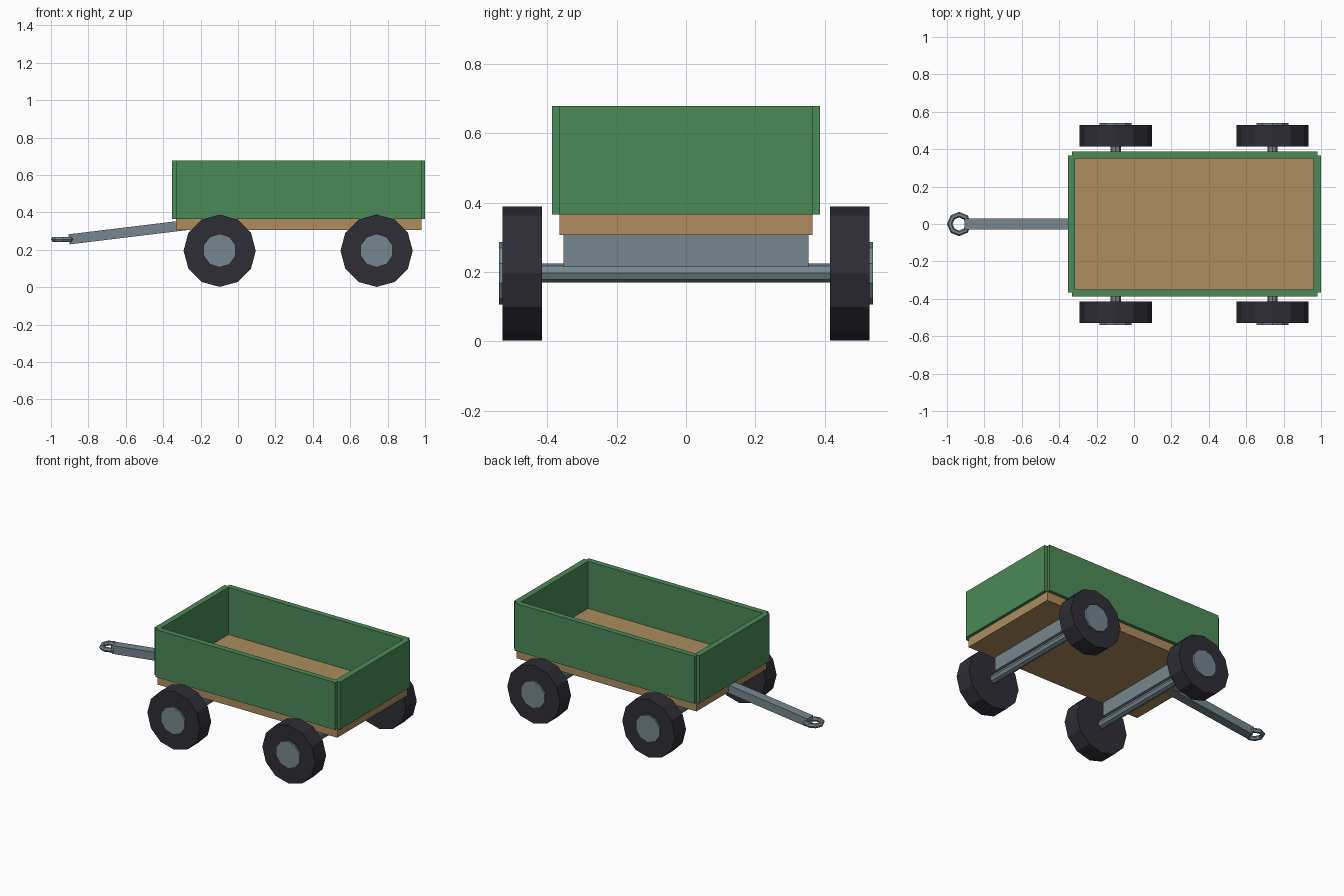
import bpy, math
from mathutils import Vector

if "Cube" in bpy.data.objects:
    bpy.data.objects.remove(bpy.data.objects["Cube"])


def material(name, rgb):
    m = bpy.data.materials.new(name)
    lin = [(c / 255 / 12.92) if c < 11 else ((c / 255 + 0.055) / 1.055) ** 2.4 for c in rgb]
    m.diffuse_color = (*lin, 1)
    m.use_nodes = True
    m.node_tree.nodes["Principled BSDF"].inputs["Base Color"].default_value = m.diffuse_color
    return m


GREEN = material("green paint", (76, 138, 88))
WOOD = material("wood", (173, 140, 94))
STEEL = material("grey steel", (118, 134, 142))
RUBBER = material("black rubber", (46, 45, 54))


def finish(name, mat):
    ob = bpy.context.object
    ob.name = name
    ob.data.materials.append(mat)
    return ob


def box(name, mat, x, y, z):
    """Box from (min, max) ranges on each axis."""
    lo, hi = Vector((x[0], y[0], z[0])), Vector((x[1], y[1], z[1]))
    bpy.ops.mesh.primitive_cube_add(size=1, location=(lo + hi) / 2)
    ob = finish(name, mat)
    for v in ob.data.vertices:
        v.co = v.co * (hi - lo)
    return ob


def cylinder(name, mat, sides, r, x, y, z):
    """Cylinder along y with a corner pointing straight up."""
    bpy.ops.mesh.primitive_cylinder_add(vertices=sides, radius=r, depth=y[1] - y[0],
                                        location=(x, (y[0] + y[1]) / 2, z),
                                        rotation=(math.pi / 2, 0, 0))
    return finish(name, mat)


# Floor and side boards
box("floor", WOOD, (-0.332, 0.98), (-0.365, 0.365), (0.306, 0.367))
for side, s in (("front", -1), ("back", 1)):
    box(side + "_board", GREEN, (-0.332, 0.98), sorted((s * 0.35, s * 0.387)), (0.365, 0.678))
box("left_board", GREEN, (-0.353, -0.315), (-0.365, 0.365), (0.365, 0.678))
box("right_board", GREEN, (0.96, 1.0), (-0.365, 0.365), (0.365, 0.678))

# Axles, bolsters, wheels and hubs
for end, x in (("left", -0.098), ("right", 0.741)):
    box(end + "_bolster", STEEL, (x - 0.04, x + 0.04), (-0.354, 0.354), (0.214, 0.308))
    cylinder(end + "_axle", STEEL, 8, 0.0275, x, (-0.47, 0.47), 0.197)
    for side, s in (("front", -1), ("back", 1)):
        cylinder(f"{end}_{side}_wheel", RUBBER, 12, 0.193, x,
                 sorted((s * 0.415, s * 0.529)), 0.195)
        cylinder(f"{end}_{side}_hub", STEEL, 10, 0.09, x,
                 sorted((s * 0.48, s * 0.54)), 0.196)

# Sloping drawbar
a, b = Vector((-0.903, 0, 0.256)), Vector((-0.26, 0, 0.334))
bar = box("drawbar", STEEL, (-(b - a).length / 2, (b - a).length / 2), (-0.03, 0.03), (-0.027, 0.027))
bar.location = (a + b) / 2
bar.rotation_euler = (0, -math.atan2(b.z - a.z, b.x - a.x), 0)

# Hitch ring
bpy.ops.mesh.primitive_torus_add(major_segments=8, minor_segments=6, major_radius=0.05,
                                 minor_radius=0.015, location=(-0.935, 0, 0.256))
finish("hitch_ring", STEEL)
